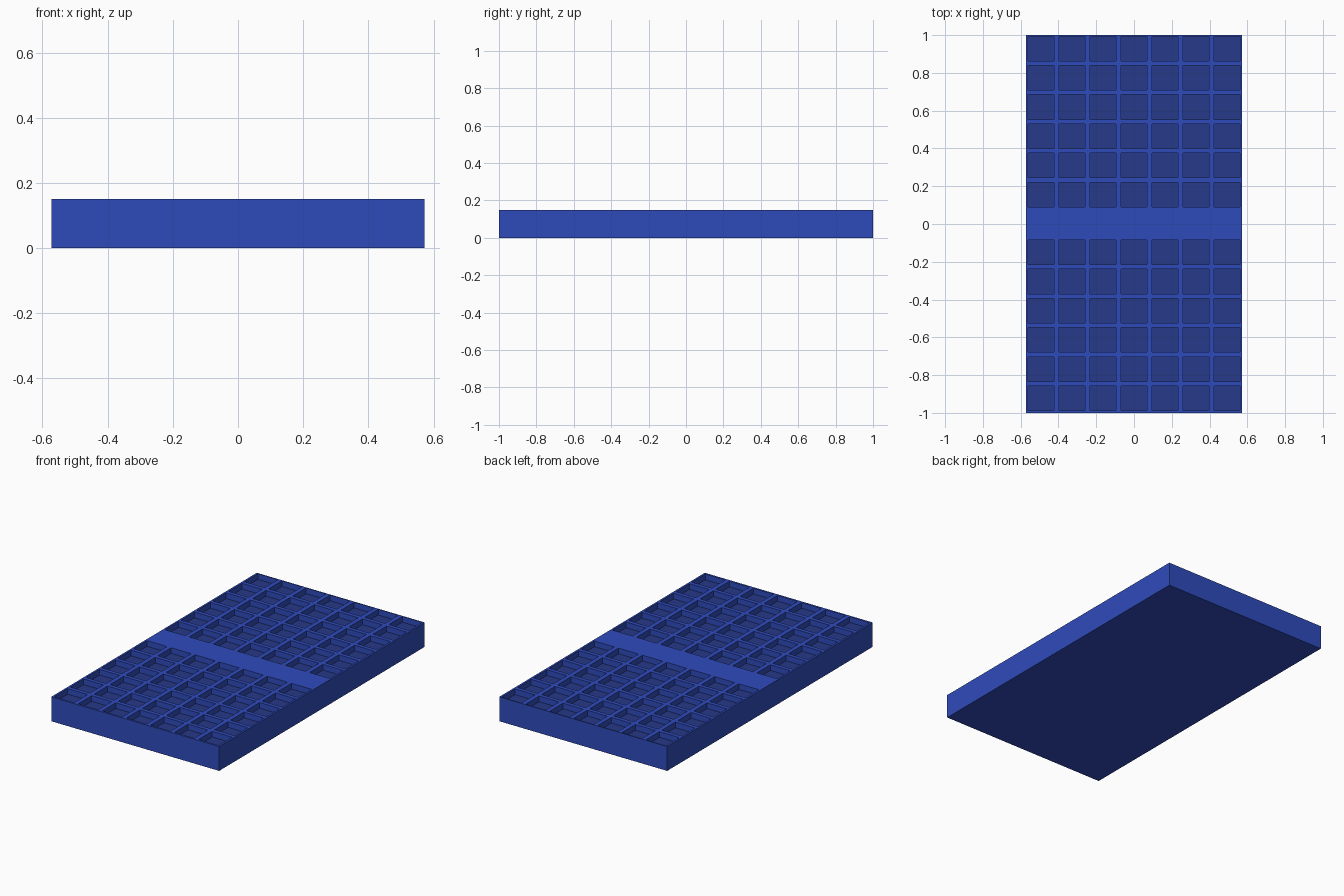
import bpy
import bmesh

if "Cube" in bpy.data.objects:
    bpy.data.objects.remove(bpy.data.objects["Cube"])

HALF_X, HALF_Y, HEIGHT = 0.572, 1.0, 0.15
DEPTH = 0.035                      # pocket depth
COLS, COL_PITCH, COL_W = 7, 0.164, 0.136
ROWS, ROW_PITCH, ROW_W = 6, 0.1545, 0.13
FIRST_BACK, FIRST_FRONT = 0.156, -0.150   # rows beside the plain middle band


def material(name, rgb):
    mat = bpy.data.materials.new(name)
    mat.diffuse_color = (*rgb, 1)
    mat.use_nodes = True
    mat.node_tree.nodes["Principled BSDF"].inputs["Base Color"].default_value = mat.diffuse_color
    return mat


def cuts(centres, width, half):
    """Grid lines: odd intervals are pockets, even intervals are ribs."""
    lines = [-half]
    for c in sorted(centres):
        lines += [c - width / 2, c + width / 2]
    return lines + [half]


xs = cuts([(i - (COLS - 1) / 2) * COL_PITCH for i in range(COLS)], COL_W, HALF_X)
ys = cuts([FIRST_BACK + i * ROW_PITCH for i in range(ROWS)] +
          [FIRST_FRONT - i * ROW_PITCH for i in range(ROWS)], ROW_W, HALF_Y)

# Top surface with its grid of ribs
bm = bmesh.new()
verts = [[bm.verts.new((x, y, HEIGHT)) for y in ys] for x in xs]
pockets = []
for i in range(len(xs) - 1):
    for j in range(len(ys) - 1):
        f = bm.faces.new((verts[i][j], verts[i + 1][j],
                          verts[i + 1][j + 1], verts[i][j + 1]))
        if i % 2 and j % 2:
            pockets.append(f)

# Outer walls and underside
rim = [e for e in bm.edges if e.is_boundary]
ext = bmesh.ops.extrude_edge_only(bm, edges=rim)["geom"]
for v in ext:
    if isinstance(v, bmesh.types.BMVert):
        v.co.z = 0
bmesh.ops.contextual_create(
    bm, geom=[e for e in bm.edges if all(v.co.z == 0 for v in e.verts)])

# Sunken pockets
for f in bmesh.ops.extrude_discrete_faces(bm, faces=pockets)["faces"]:
    f.material_index = 1
    for v in f.verts:
        v.co.z = HEIGHT - DEPTH
bmesh.ops.recalc_face_normals(bm, faces=bm.faces)
for f in bm.faces:
    flat_floor = abs(f.calc_center_median().z - (HEIGHT - DEPTH)) < 1e-4
    f.material_index = 1 if flat_floor else 0

mesh = bpy.data.meshes.new("pocketed_panel")
bm.to_mesh(mesh)
bm.free()
mesh.materials.append(material("blue", (0.028, 0.07, 0.50)))
mesh.materials.append(material("dark_blue", (0.02, 0.042, 0.25)))
panel = bpy.data.objects.new("pocketed_panel", mesh)
bpy.context.collection.objects.link(panel)
